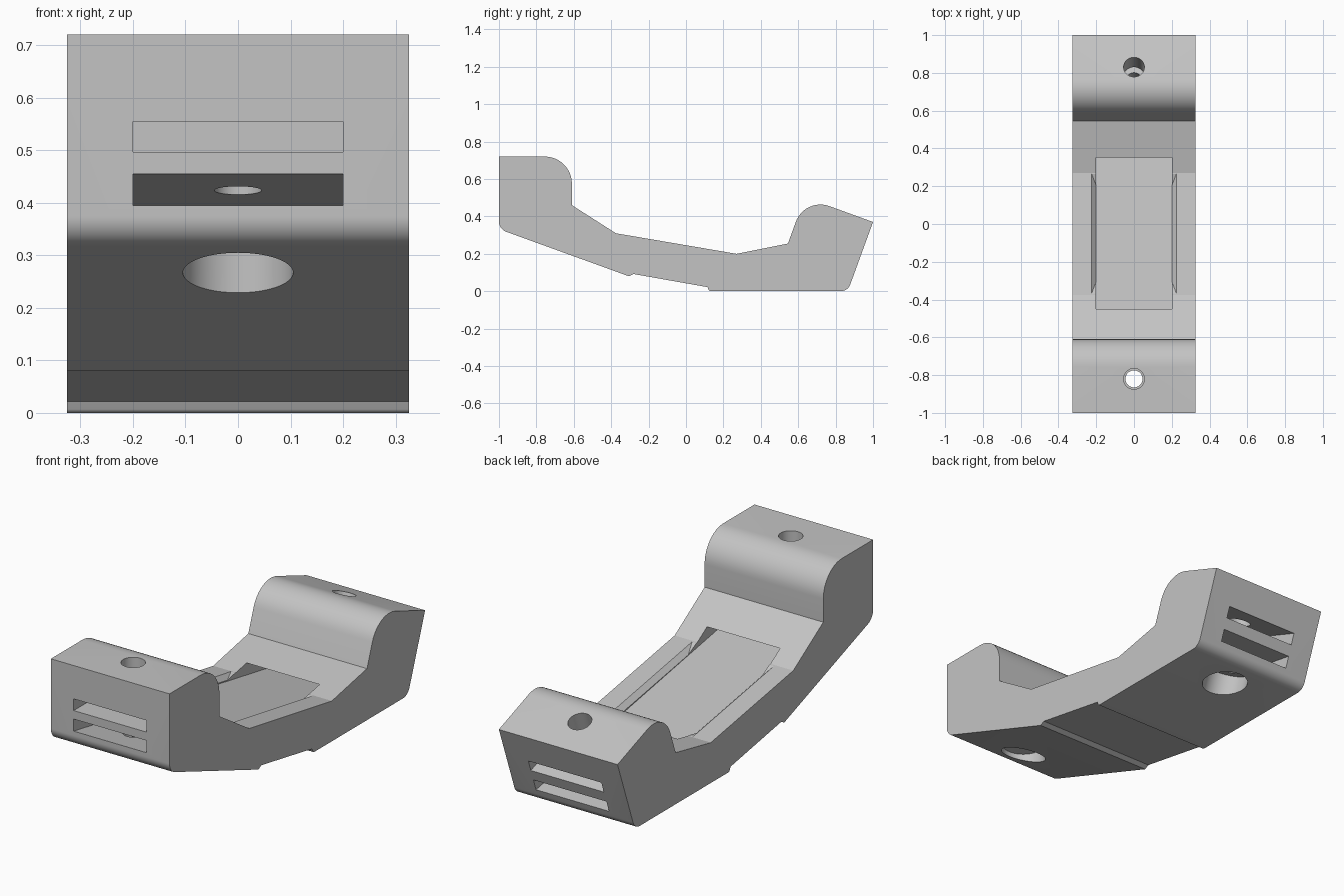
import bpy, bmesh, math
from math import radians, tan, sin, cos
from mathutils import Vector

default = bpy.data.objects.get("Cube")
if default:
    bpy.data.objects.remove(default, do_unlink=True)

HALF_W = 0.325      # body half width
SLOT_W = 0.2        # strap slot half width
TILT = radians(20)  # lean of the back block
SLOPE = tan(radians(10))

grey = bpy.data.materials.new("matte_grey")
grey.use_nodes = True
grey.diffuse_color = (0.55, 0.55, 0.55, 1)
grey.node_tree.nodes["Principled BSDF"].inputs["Base Color"].default_value = (0.55, 0.55, 0.55, 1)


def make_object(name, bm):
    bmesh.ops.recalc_face_normals(bm, faces=bm.faces)
    mesh = bpy.data.meshes.new(name)
    bm.to_mesh(mesh)
    bm.free()
    mesh.materials.append(grey)
    obj = bpy.data.objects.new(name, mesh)
    bpy.context.collection.objects.link(obj)
    return obj


def fillet(points, steps=12):
    """Round each (y, z, radius) corner of a closed profile."""
    out = []
    for i, (y, z, r) in enumerate(points):
        p = Vector((y, z))
        if r == 0:
            out.append(p)
            continue
        a = (Vector(points[i - 1][:2]) - p).normalized()
        b = (Vector(points[(i + 1) % len(points)][:2]) - p).normalized()
        half = a.angle(b) / 2
        centre = p + (a + b).normalized() * r / sin(half)
        start = p + a * r / tan(half) - centre
        end = p + b * r / tan(half) - centre
        sweep = start.angle(end)
        for k in range(steps + 1):
            t = k / steps
            out.append(centre + (start * sin((1 - t) * sweep) + end * sin(t * sweep)) / sin(sweep))
    return out


def prism(name, profile, half_width):
    """Extrude a (y, z) profile across x."""
    bm = bmesh.new()
    face = bm.faces.new([bm.verts.new((-half_width, y, z)) for y, z in profile])
    ext = bmesh.ops.extrude_face_region(bm, geom=[face])
    moved = [v for v in ext["geom"] if isinstance(v, bmesh.types.BMVert)]
    bmesh.ops.translate(bm, verts=moved, vec=(2 * half_width, 0, 0))
    return make_object(name, bm)


def rod(name, start, end, radius):
    """Cylinder between two (y, z) points on the centre plane."""
    a, b = Vector((0, *start)), Vector((0, *end))
    bm = bmesh.new()
    bmesh.ops.create_cone(bm, cap_ends=True, segments=48, radius1=radius,
                          radius2=radius, depth=(b - a).length)
    obj = make_object(name, bm)
    obj.matrix_world = (b - a).to_track_quat('Z', 'Y').to_matrix().to_4x4()
    obj.location = (a + b) / 2
    return obj


# Main bracket body: side profile with rounded corners
body = prism("bracket_body", fillet([
    (-1, 0.72, 0), (-0.61, 0.72, 0.145), (-0.61, 0.46, 0), (-0.375, 0.31, 0),
    (0.27, 0.2, 0), (0.545, 0.255, 0), (0.635, 0.503, 0.14), (1, 0.37, 0),
    (0.865, 0, 0.055), (0.125, 0, 0.012), (0.115, 0.022, 0),
    (-0.28, 0.092, 0), (-0.305, 0.08, 0), (-1, 0.332, 0.06)]), HALF_W)

cutters = []

# Long strap slot running from end to end, open along the middle
def slot_top(y):
    return 0.455 - (y + 1) * SLOPE

cutters.append(prism("strap_slot", [
    (-1.1, slot_top(-1.1)), (1.1, slot_top(1.1)),
    (1.1, slot_top(1.1) - 0.06), (-1.1, slot_top(-1.1) - 0.06)], SLOT_W))

# Blind slots square to each end
def blind_slot(name, y, z, inward):
    d = Vector(inward)
    n = Vector((-d.y, d.x)) * 0.029
    c = Vector((y, z))
    near, far = c - d * 0.1, c + d * 0.3
    cutters.append(prism(name, [near + n, far + n, far - n, near - n], SLOT_W))

blind_slot("front_blind_slot", -1, 0.526, (1, 0))
blind_slot("back_blind_slot", 0.938, 0.2, (-cos(TILT), sin(TILT)))

# Flared sides of the open middle part of the slot
def mid_surface(y):
    return 0.2 + (0.27 - y) * 0.11 / 0.645

bm = bmesh.new()
for side in (-1, 1):
    for y in (-0.37, 0.268):
        bm.verts.new((side * 0.225, y, mid_surface(y) + 0.001))
    for y in (-0.3, 0.2):
        bm.verts.new((side * 0.199, y, mid_surface(y) - 0.024))
bmesh.ops.convex_hull(bm, input=bm.verts)
cutters.append(make_object("slot_flare", bm))

# Screw holes: narrow shaft, wider mouth, large counterbore below
def screw_hole(name, mouth, axis, mouth_depth, bore_depth):
    top, d = Vector(mouth), Vector(axis)
    for part, s, e, r in (("shaft", -0.1, 0.7, 0.045),
                          ("mouth", -0.1, mouth_depth, 0.055),
                          ("counterbore", bore_depth, 0.8, 0.105)):
        cutters.append(rod(name + "_" + part, top + d * s, top + d * e, r))

screw_hole("front_hole", (-0.82, 0.72), (0, -1), 0.19, 0.39)
screw_hole("back_hole", (0.83, 0.43), (-sin(TILT), -cos(TILT)), 0.18, 0.39)

# Cut everything from the body
bpy.ops.object.select_all(action='DESELECT')
bpy.context.view_layer.objects.active = body
body.select_set(True)
for cutter in cutters:
    cutter.hide_render = True
    mod = body.modifiers.new(cutter.name, 'BOOLEAN')
    mod.operation = 'DIFFERENCE'
    mod.solver = 'EXACT'
    mod.object = cutter
    bpy.ops.object.modifier_apply(modifier=mod.name)
    bpy.data.objects.remove(cutter, do_unlink=True)

bpy.ops.object.shade_smooth_by_angle(angle=radians(15))
